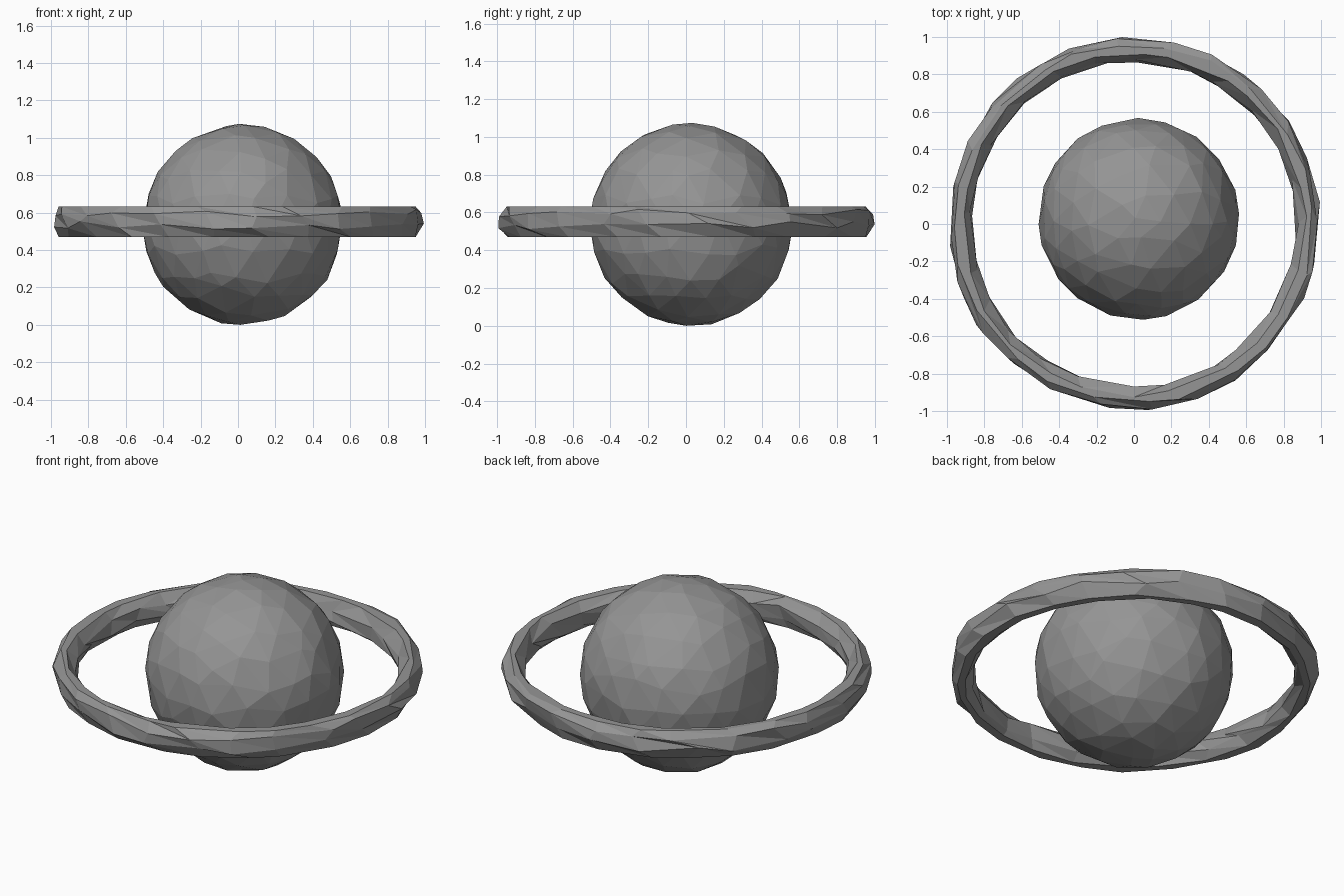
import bpy, bmesh, math, random
from mathutils import Vector

if "Cube" in bpy.data.objects:
    bpy.data.objects.remove(bpy.data.objects["Cube"])

random.seed(7)

# Dark grey stone for both parts
stone = bpy.data.materials.new("dark_grey")
stone.diffuse_color = (0.3, 0.3, 0.3, 1)
stone.use_nodes = True
stone.node_tree.nodes["Principled BSDF"].inputs["Base Color"].default_value = stone.diffuse_color


def make_object(name, bm):
    bmesh.ops.recalc_face_normals(bm, faces=bm.faces[:])
    mesh = bpy.data.meshes.new(name)
    bm.to_mesh(mesh)
    bm.free()
    mesh.materials.append(stone)
    obj = bpy.data.objects.new(name, mesh)
    bpy.context.collection.objects.link(obj)
    return obj


# Planet: low-poly ball whose vertices slide irregularly over the surface
R = 0.539
bm = bmesh.new()
bmesh.ops.create_icosphere(bm, subdivisions=3, radius=R)
for v in bm.verts:
    slide = Vector([random.uniform(-0.035, 0.035) for _ in range(3)])
    v.co = (v.co + slide).normalized() * R * random.uniform(0.993, 1.003)
lowest = min(v.co.z for v in bm.verts)
planet = make_object("planet", bm)
planet.location = (0.025, 0.027, -lowest)

# Ring: faceted band with flat top and bottom edges, triangulated askew
SEGMENTS = 24
profile = [(0.918, 0.08), (0.96, 0.08), (0.988, 0.045), (0.993, -0.02),
           (0.955, -0.083), (0.908, -0.083), (0.874, -0.04), (0.876, 0.03)]
bm = bmesh.new()
loops = []
for i in range(SEGMENTS):
    loop = []
    for j, (r, z) in enumerate(profile):
        a = (i + 0.12 * j + random.uniform(-0.25, 0.25)) * math.tau / SEGMENTS
        rr = r + random.uniform(-0.011, 0.009)
        zz = z if abs(z) > 0.07 else z + random.uniform(-0.022, 0.022)
        loop.append(bm.verts.new((rr * math.cos(a), rr * math.sin(a), zz)))
    loops.append(loop)
n = len(profile)
for i in range(SEGMENTS):
    a, b = loops[i], loops[(i + 1) % SEGMENTS]
    for j in range(n):
        k = (j + 1) % n
        bm.faces.new((a[j], b[j], b[k]))
        bm.faces.new((a[j], b[k], a[k]))
ring = make_object("ring", bm)
ring.location = (0, 0, 0.552)
